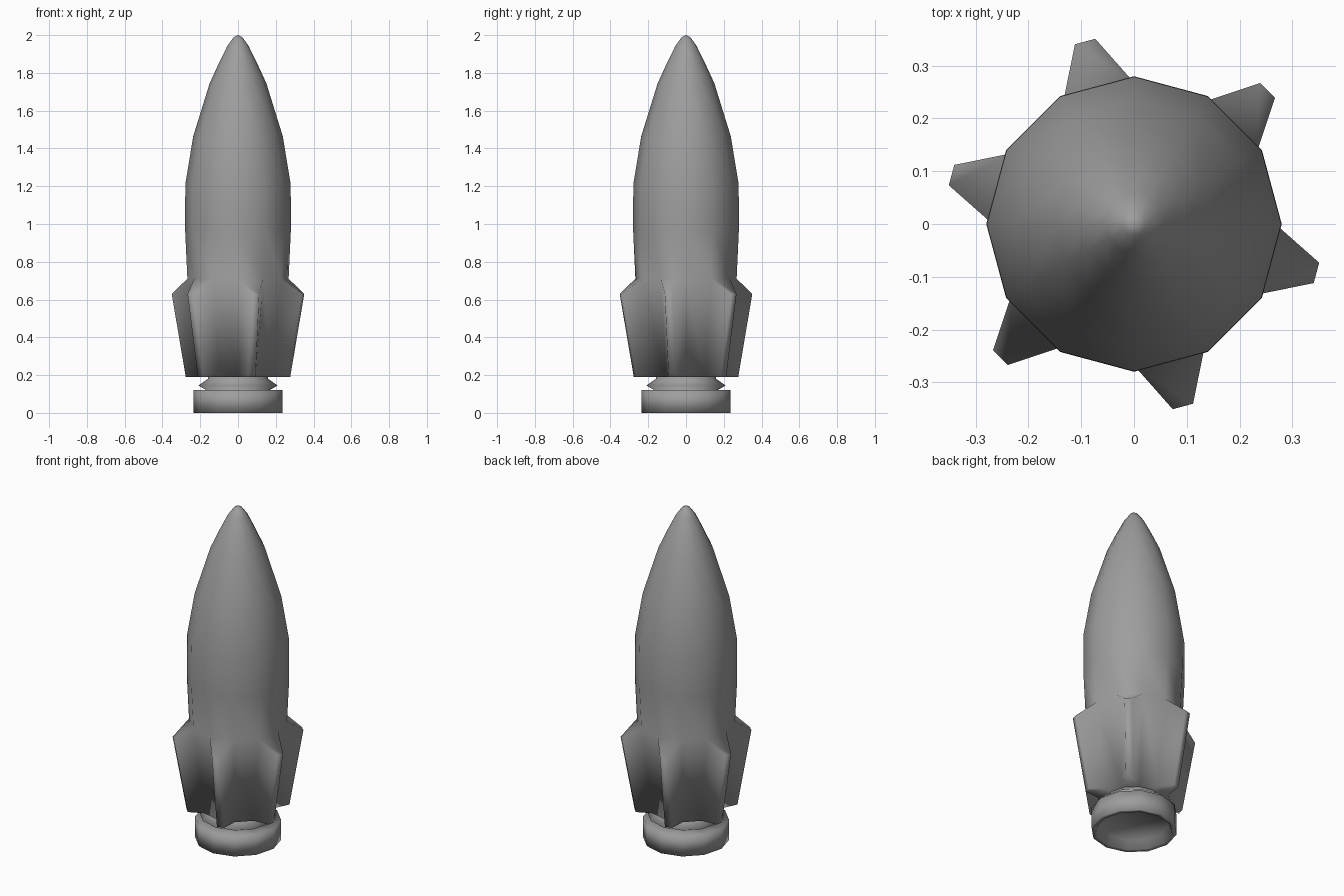
import bpy, bmesh, math
from mathutils import Vector

if "Cube" in bpy.data.objects:
    bpy.data.objects.remove(bpy.data.objects["Cube"])

SIDES = 12
grey = bpy.data.materials.new("dark_grey")
grey.diffuse_color = (0.34, 0.34, 0.34, 1)
grey.use_nodes = True
grey.node_tree.nodes["Principled BSDF"].inputs["Base Color"].default_value = grey.diffuse_color


def lathe(profile):
    """Revolve (radius, z) points into a bmesh; radius 0 makes a pole."""
    bm = bmesh.new()
    rings = []
    for r, z in profile:
        if r == 0:
            rings.append([bm.verts.new((0, 0, z))] * SIDES)
        else:
            rings.append([bm.verts.new((r * math.cos(2 * math.pi * i / SIDES),
                                        r * math.sin(2 * math.pi * i / SIDES), z))
                          for i in range(SIDES)])
    for a, b in zip(rings, rings[1:]):
        for i in range(SIDES):
            j = (i + 1) % SIDES
            bm.faces.new(list(dict.fromkeys((a[i], a[j], b[j], b[i]))))
    bmesh.ops.recalc_face_normals(bm, faces=bm.faces)
    return bm


def finish(name, bm):
    """Fully smooth shaded object."""
    bmesh.ops.recalc_face_normals(bm, faces=bm.faces)
    for f in bm.faces:
        f.smooth = True
    mesh = bpy.data.meshes.new(name)
    bm.to_mesh(mesh)
    bm.free()
    mesh.materials.append(grey)
    bpy.context.collection.objects.link(bpy.data.objects.new(name, mesh))


# Hull: pointed nose, straight waist, tapering tail
hull = lathe([(0, 2.0), (0.022, 1.99), (0.055, 1.945), (0.102, 1.85),
              (0.15, 1.745), (0.237, 1.465), (0.279, 1.21), (0.28, 0.97),
              (0.268, 0.71), (0.2, 0.19), (0, 0.19)])

# Fins: every other tail face pulled outwards and narrowed
for k in range(6):
    turn = math.radians(-15 + 60 * k)
    out = Vector((math.cos(turn), math.sin(turn), 0))
    side = Vector((-out.y, out.x, 0))
    hull.faces.ensure_lookup_table()
    face = next(f for f in hull.faces
                if 0.4 < f.calc_center_median().z < 0.5
                and len(f.verts) == 4
                and f.calc_center_median().xy.normalized().dot(out.xy) > 0.99)
    tip = bmesh.ops.extrude_discrete_faces(hull, faces=[face])["faces"][0]
    for v in tip.verts:
        half = math.copysign(0.02, v.co.dot(side))
        r, z = (0.358, 0.63) if v.co.z > 0.5 else (0.281, 0.19)
        v.co = out * r + side * half + Vector((0, 0, z))
finish("hull_with_fins", hull)

# Engine: flared neck running into the exhaust ring, recessed underneath
finish("engine", lathe([(0, 0.2), (0.155, 0.2), (0.16, 0.18), (0.21, 0.145),
                        (0.17, 0.122), (0.235, 0.122), (0.235, 0), (0.21, 0),
                        (0.19, 0.05), (0, 0.06)]))
